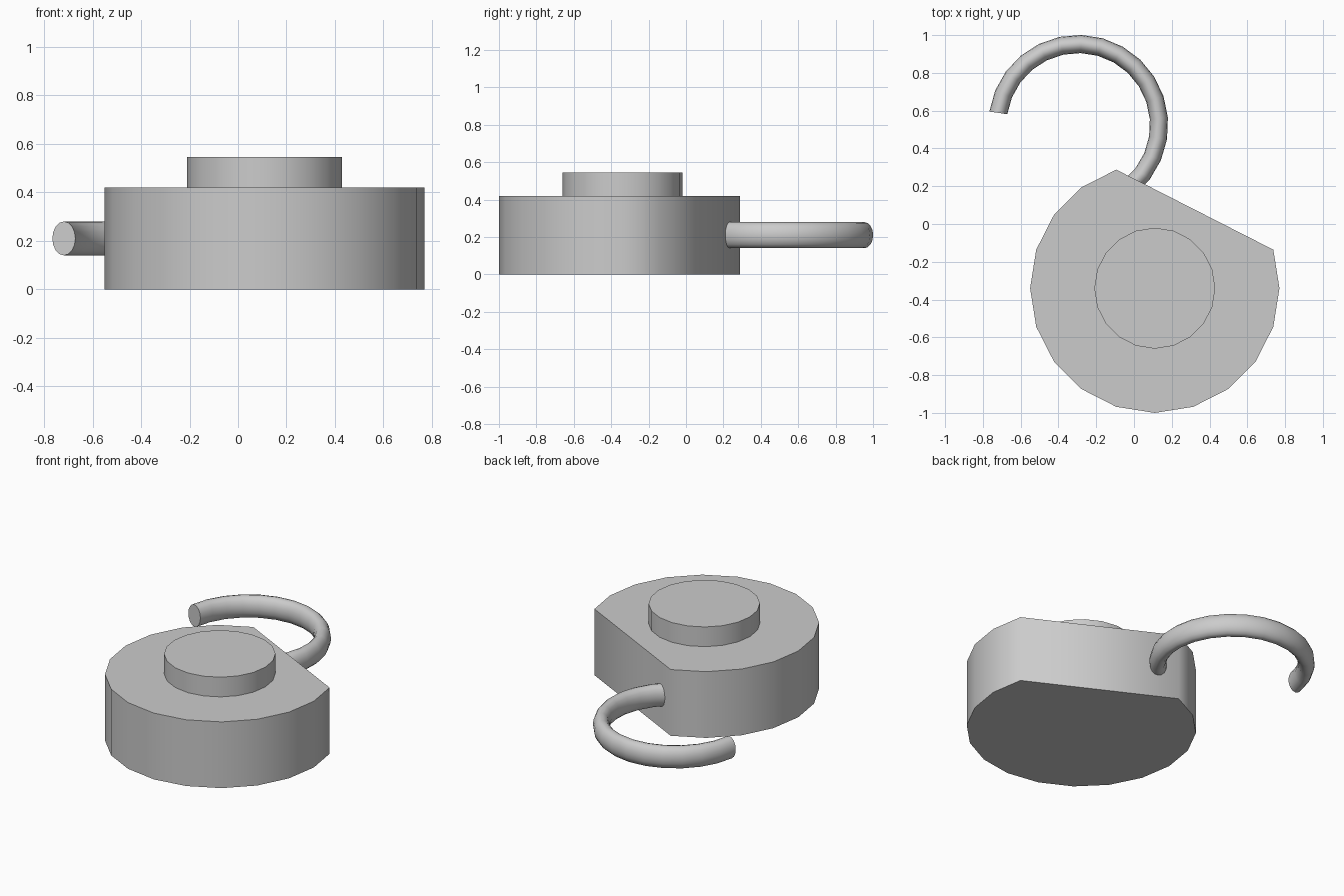
import bpy, bmesh
from math import radians, cos, sin, tau

if "Cube" in bpy.data.objects:
    bpy.data.objects.remove(bpy.data.objects["Cube"])


def finish(name, bm, angle):
    bmesh.ops.recalc_face_normals(bm, faces=bm.faces[:])
    mesh = bpy.data.meshes.new(name)
    bm.to_mesh(mesh)
    bm.free()
    obj = bpy.data.objects.new(name, mesh)
    bpy.context.collection.objects.link(obj)
    bpy.ops.object.select_all(action='DESELECT')
    obj.select_set(True)
    bpy.context.view_layer.objects.active = obj
    bpy.ops.object.shade_smooth_by_angle(angle=radians(angle))
    return obj


def loft(name, rings, angle):
    """Skin a list of point rings and cap both ends."""
    bm = bmesh.new()
    loops = [[bm.verts.new(p) for p in ring] for ring in rings]
    for a, b in zip(loops, loops[1:]):
        for i in range(len(a)):
            j = (i + 1) % len(a)
            bm.faces.new((a[i], a[j], b[j], b[i]))
    bm.faces.new(loops[0])
    bm.faces.new(loops[-1])
    return finish(name, bm, angle)


def disc(name, radius, z0, z1, steps):
    """Upright prism on the body axis, using the given 18-degree steps."""
    ring = [(0.11 + radius * cos(radians(18 * k)),
             -0.34 + radius * sin(radians(18 * k))) for k in steps]
    return loft(name, [[(x, y, z) for x, y in ring] for z in (z0, z1)], 60)


# Round body with one flat side, and the raised round button
disc("body", 0.66, 0.0, 0.42, range(6, 22))
disc("top_button", 0.32, 0.42, 0.545, range(20))

# Open hook: oval section swept round an arc into the flat side
SEGMENTS, SIDES = 16, 16
rings = []
for s in range(SEGMENTS + 1):
    a = radians(171.5 - 222.5 * s / SEGMENTS)
    ring = []
    for k in range(SIDES):
        t = tau * k / SIDES
        r = 0.428 + 0.048 * cos(t)
        ring.append((-0.295 + r * cos(a), 0.525 + r * sin(a), 0.21 + 0.07 * sin(t)))
    rings.append(ring)
loft("hook", rings, 60)
